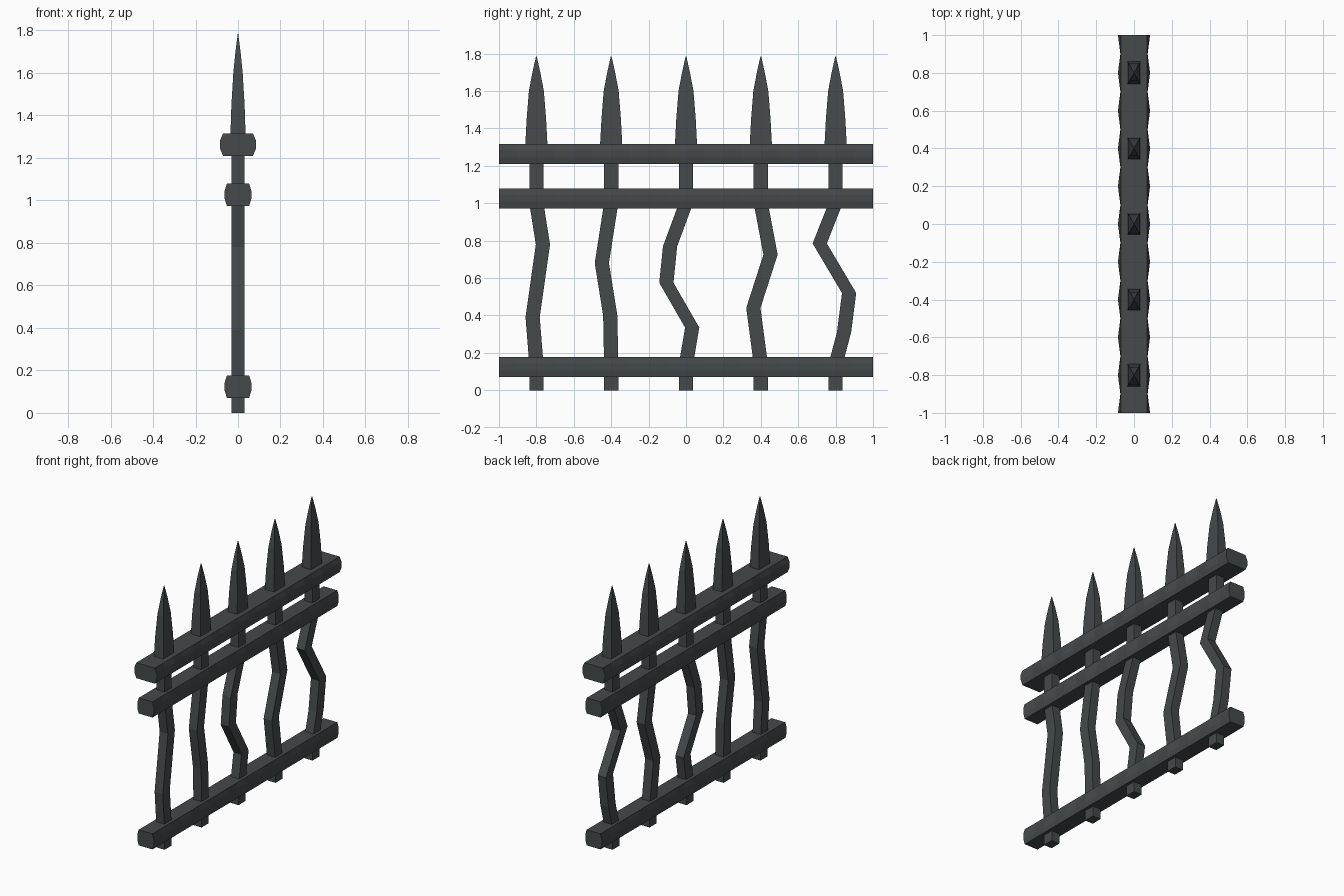
import bpy

if "Cube" in bpy.data.objects:
    bpy.data.objects.remove(bpy.data.objects["Cube"])

iron = bpy.data.materials.new("dark_iron")
iron.diffuse_color = (0.06, 0.067, 0.07, 1)
iron.use_nodes = True
iron.node_tree.nodes["Principled BSDF"].inputs["Base Color"].default_value = iron.diffuse_color


def loft(name, rings):
    """Skin a list of equal-sized rings and cap both ends."""
    n = len(rings[0])
    verts = [v for r in rings for v in r]
    faces = [tuple(range(n))[::-1], tuple(range(len(verts) - n, len(verts)))]
    for k in range(len(rings) - 1):
        for i in range(n):
            j = (i + 1) % n
            faces.append((k * n + i, k * n + j, (k + 1) * n + j, (k + 1) * n + i))
    mesh = bpy.data.meshes.new(name)
    mesh.from_pydata(verts, [], faces)
    mesh.materials.append(iron)
    obj = bpy.data.objects.new(name, mesh)
    bpy.context.collection.objects.link(obj)


def box_ring(y, z, hx, hy):
    return [(-hx, y - hy, z), (hx, y - hy, z), (hx, y + hy, z), (-hx, y + hy, z)]


# Hammered rails: side faces swell and pinch along the length
def rail(name, z0, z1, edge, bulge):
    rings = []
    for i in range(21):
        y = -1 + i * 0.1
        m = bulge if i % 2 == 0 else edge + 0.002
        za, zb = z0 + 0.035, z1 - 0.035
        rings.append([(-edge, y, z0), (-m, y, za), (-m, y, zb), (-edge, y, z1),
                      (edge, y, z1), (m, y, zb), (m, y, za), (edge, y, z0)])
    loft(name, rings)


rail("bottom_rail", 0.07, 0.177, 0.052, 0.063)
rail("middle_rail", 0.973, 1.08, 0.052, 0.063)
rail("top_rail", 1.21, 1.316, 0.07, 0.085)

# Bent bars: (y, z) bends between the bottom and middle rails
bends = {
    -0.8: [(-0.82, 0.39), (-0.765, 0.78)],
    -0.4: [(-0.405, 0.40), (-0.45, 0.68)],
    0.0: [(0.033, 0.335), (-0.105, 0.575), (-0.085, 0.77)],
    0.4: [(0.36, 0.44), (0.452, 0.725)],
    0.8: [(0.845, 0.31), (0.872, 0.52), (0.715, 0.785)],
}
spike_profile = [(1.30, 0.036, 0.06), (1.45, 0.031, 0.052), (1.60, 0.022, 0.04),
                 (1.70, 0.012, 0.021), (1.785, 0.001, 0.002)]
for k, (y, pts) in enumerate(bends.items(), 1):
    path = [(y, 0), (y, 0.14)] + pts + [(y, 1.0), (y, 1.25)]
    loft(f"bar_{k}", [box_ring(py, pz, 0.031, 0.038) for py, pz in path])
    # Pointed spike on top
    loft(f"spike_{k}", [box_ring(y, z, hx, hy) for z, hx, hy in spike_profile])
